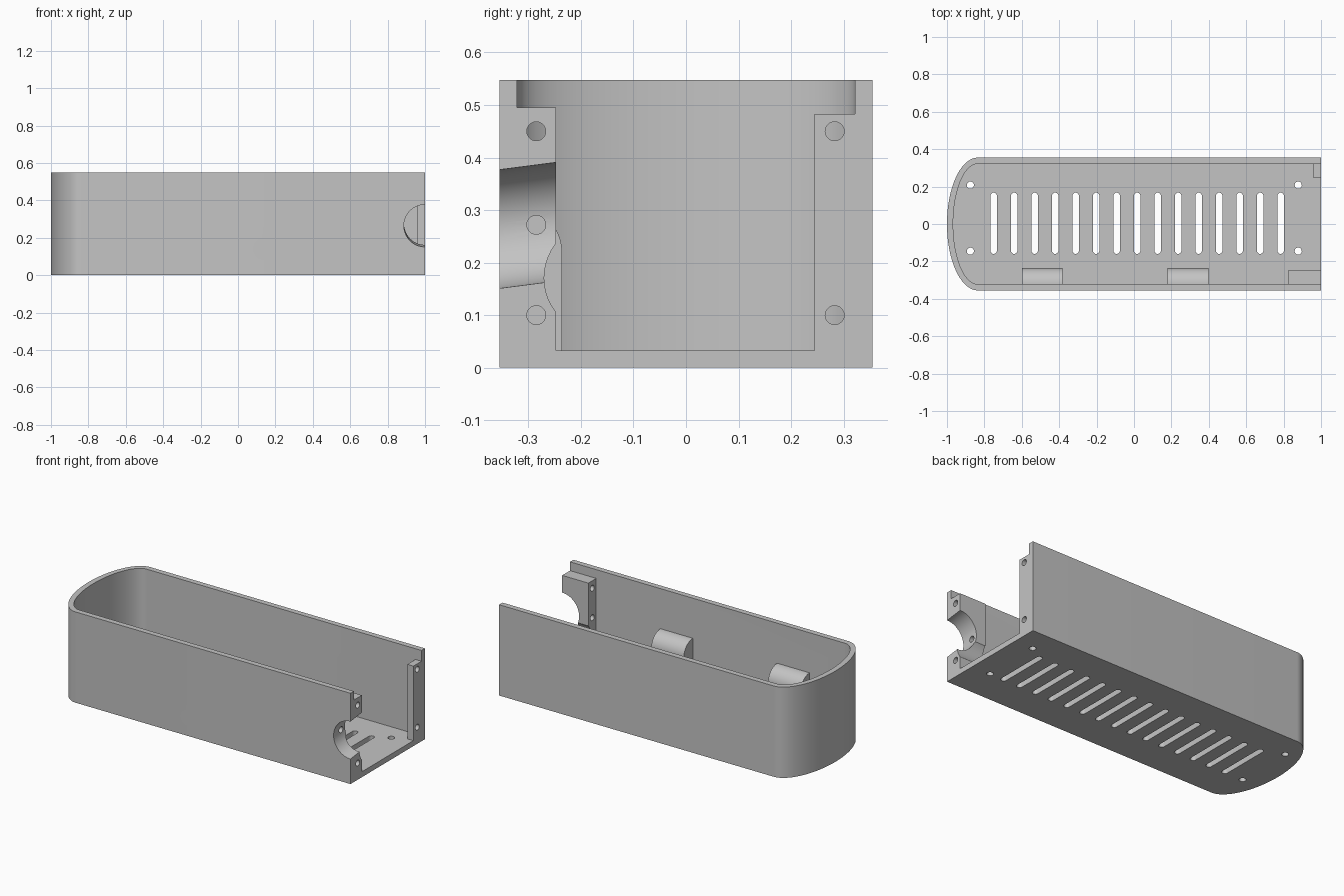
import bpy, bmesh, math
from mathutils import Vector, Matrix

if "Cube" in bpy.data.objects:
    bpy.data.objects.remove(bpy.data.objects["Cube"])

grey = bpy.data.materials.new("plain_grey")
grey.use_nodes = True
COLOUR = (0.55, 0.55, 0.55, 1)
grey.diffuse_color = COLOUR
grey.node_tree.nodes["Principled BSDF"].inputs["Base Color"].default_value = COLOUR

LENGTH, HALF_W, HEIGHT = 1.0, 0.355, 0.548
WALL = 0.033
INNER_W = HALF_W - WALL
BEND_X = -0.835          # where the rounded end begins
PAST = 1.1               # overshoot beyond the open end


def prism(name, profile, matrix, depth):
    """Extrude a 2D profile along local z, then place it."""
    bm = bmesh.new()
    face = bm.faces.new([bm.verts.new((u, v, 0)) for u, v in profile])
    new = bmesh.ops.extrude_face_region(bm, geom=[face])["geom"]
    verts = [g for g in new if isinstance(g, bmesh.types.BMVert)]
    bmesh.ops.translate(bm, vec=(0, 0, depth), verts=verts)
    bmesh.ops.transform(bm, matrix=matrix, verts=bm.verts)
    bmesh.ops.recalc_face_normals(bm, faces=bm.faces)
    mesh = bpy.data.meshes.new(name)
    bm.to_mesh(mesh)
    bm.free()
    mesh.materials.append(grey)
    obj = bpy.data.objects.new(name, mesh)
    bpy.context.collection.objects.link(obj)
    return obj


def upright(name, profile, z0, z1):
    return prism(name, profile, Matrix.Translation((0, 0, z0)), z1 - z0)


def box(name, x0, x1, y0, y1, z0, z1):
    return upright(name, [(x0, y0), (x1, y0), (x1, y1), (x0, y1)], z0, z1)


def arc(cx, cy, rx, ry, start, end, n):
    angles = [math.radians(start + (end - start) * i / n) for i in range(n + 1)]
    return [(cx + rx * math.cos(a), cy + ry * math.sin(a)) for a in angles]


def rod(name, start, end, radius, sides=32):
    start, end = Vector(start), Vector(end)
    axis = end - start
    turn = axis.to_track_quat('Z', 'Y').to_matrix().to_4x4()
    ring = arc(0, 0, radius, radius, 0, 360, sides)[:-1]
    return prism(name, ring, Matrix.Translation(start) @ turn, axis.length)


def combine(target, tool, operation):
    tool.hide_render = True
    mod = target.modifiers.new("join", 'BOOLEAN')
    mod.operation, mod.solver, mod.object = operation, 'EXACT', tool
    bpy.context.view_layer.objects.active = target
    bpy.ops.object.modifier_apply(modifier=mod.name)
    bpy.data.objects.remove(tool)


def cut(tool):
    combine(case, tool, 'DIFFERENCE')


def tray_outline(half_width, tip):
    """Long straight sides with a half-ellipse end."""
    return [(PAST, half_width)] + arc(BEND_X, 0, BEND_X - tip, half_width, 90, 270, 40) \
        + [(PAST, -half_width)]


# Open tray
case = upright("case_tray", tray_outline(HALF_W, -LENGTH), 0, HEIGHT)
cut(upright("cavity", tray_outline(INNER_W, -LENGTH + WALL), WALL, HEIGHT + 0.1))

# Mounting blocks beside the open end
IN = 0.01                # overlap into walls and floor
front_block = box("front_block", 0.825, PAST, -INNER_W - IN, -0.247, WALL - IN, 0.495)
back_block = box("back_block", 0.96, PAST, 0.245, INNER_W + IN, WALL - IN, 0.483)

# Round groove along the front block
combine(front_block, rod("groove", (0.7, -0.164, 0.171), (1.2, -0.164, 0.171), 0.106, 48),
        'DIFFERENCE')
for block in (front_block, back_block):
    combine(case, block, 'UNION')

# Round-topped supports along the front wall
to_yz = Matrix(((0, 0, 1, 0), (1, 0, 0, 0), (0, 1, 0, 0), (0, 0, 0, 1)))
support_profile = [(-INNER_W - IN, WALL - IN), (-0.236, WALL - IN)] \
    + arc(-INNER_W, 0.22, 0.086, 0.086, 0, 90, 16) + [(-INNER_W - IN, 0.306)]
for x0 in (-0.6, 0.18):
    support = prism("support", support_profile, Matrix.Translation((x0, 0, 0)) @ to_yz, 0.217)
    combine(case, support, 'UNION')

# Flat open end
cut(box("end_trim", LENGTH, 1.3, -0.6, 0.6, -0.2, 0.8))

# Slanted half-round port in the front wall
cut(rod("port", (0.999, -0.455, 0.251), (0.999, -0.2, 0.284), 0.112, 64))

# Screw holes through the blocks
for y, z, x0 in [(-0.285, 0.1, 0.7), (-0.285, 0.272, 0.7), (-0.285, 0.45, 0.7),
                 (0.283, 0.1, 0.9), (0.283, 0.45, 0.9)]:
    cut(rod("screw_hole", (x0, y, z), (1.2, y, z), 0.018, 24))

# Floor holes
for x in (-0.875, 0.878):
    for y in (-0.145, 0.208):
        cut(rod("floor_hole", (x, y, -0.1), (x, y, 0.08), 0.019, 24))

# Ventilation slots
SLOT_R = 0.017
for i in range(15):
    x = -0.75 + i * 0.1096
    slot = arc(x, 0.151, SLOT_R, SLOT_R, 0, 180, 10) + arc(x, -0.143, SLOT_R, SLOT_R, 180, 360, 10)
    cut(upright("vent_slot", slot, -0.1, 0.08))

# Smooth curves, keep crisp edges
bpy.ops.object.select_all(action='DESELECT')
case.select_set(True)
bpy.context.view_layer.objects.active = case
bpy.ops.object.shade_smooth_by_angle(angle=math.radians(30))
